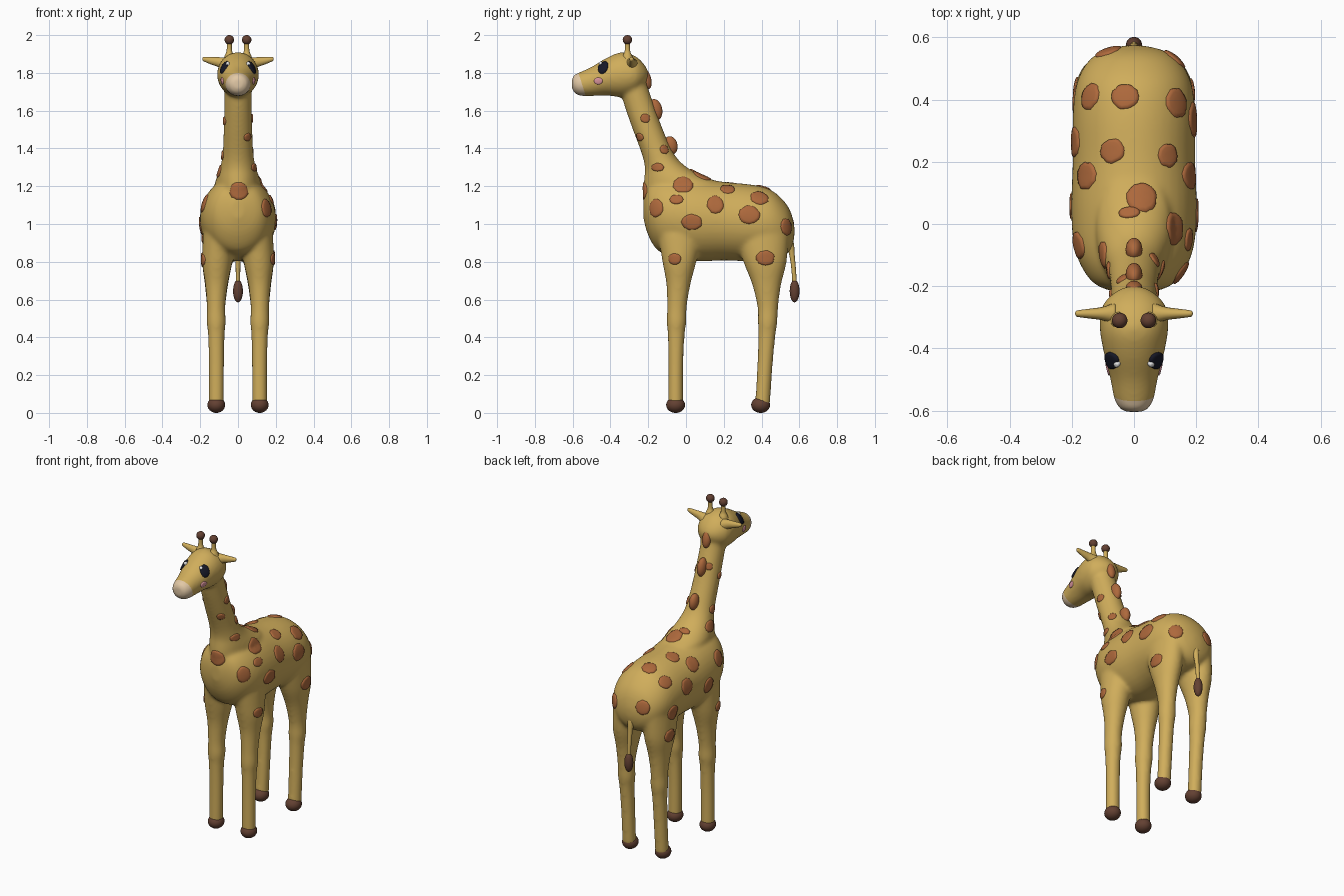
import bpy, bmesh, math, random
from mathutils import Vector
from mathutils.bvhtree import BVHTree

random.seed(4)
cube = bpy.data.objects.get("Cube")
if cube:
    bpy.data.objects.remove(cube, do_unlink=True)


def material(name, rgb):
    m = bpy.data.materials.new(name)
    m.use_nodes = True
    m.diffuse_color = (*rgb, 1)
    m.node_tree.nodes["Principled BSDF"].inputs["Base Color"].default_value = (*rgb, 1)
    return m


YELLOW = material("coat_yellow", (.63, .42, .105))
ORANGE = material("patch_orange_brown", (.42, .14, .045))
BROWN = material("hoof_brown", (.125, .052, .032))
CREAM = material("muzzle_cream", (.76, .58, .38))
BLACK = material("eye_black", (.008, .009, .02))
WHITE = material("eye_white", (.9, .9, .9))
PINK = material("cheek_pink", (.7, .3, .34))


def finish(name, bm, *mats):
    bmesh.ops.recalc_face_normals(bm, faces=bm.faces)
    for f in bm.faces:
        f.smooth = True
    me = bpy.data.meshes.new(name)
    bm.to_mesh(me)
    bm.free()
    for m in mats:
        me.materials.append(m)
    ob = bpy.data.objects.new(name, me)
    bpy.context.collection.objects.link(ob)
    return ob


def catmull(rows, steps):
    """Smoothly resample a list of equal-length rows."""
    out = []
    for i in range(len(rows) - 1):
        p = [rows[max(i - 1, 0)], rows[i], rows[i + 1], rows[min(i + 2, len(rows) - 1)]]
        for s in range(steps):
            t = s / steps
            out.append([b + .5 * t * (c - a + t * (2 * a - 5 * b + 4 * c - d + t * (3 * (b - c) + d - a)))
                        for a, b, c, d in zip(*p)])
    return out + [list(rows[-1])]


def loft(bm, rows, axes, sides=28, steps=4):
    """Rows are (x, y, z, radius_a, radius_b); axes name the ring plane."""
    rings = []
    for x, y, z, ra, rb in catmull(rows, steps):
        ring = []
        for k in range(sides):
            a = math.tau * k / sides
            p = Vector((x, y, z))
            p[axes[0]] += ra * math.cos(a)
            p[axes[1]] += rb * math.sin(a)
            ring.append(bm.verts.new(p))
        rings.append(ring)
    for r, s in zip(rings, rings[1:]):
        for k in range(sides):
            j = (k + 1) % sides
            bm.faces.new((r[k], r[j], s[j], s[k]))
    bm.faces.new(rings[0])
    bm.faces.new(rings[-1])


def ball(name, loc, size, mat, tilt=0):
    bm = bmesh.new()
    bmesh.ops.create_uvsphere(bm, u_segments=24, v_segments=16, radius=1)
    ob = finish(name, bm, mat)
    ob.location, ob.scale, ob.rotation_euler = loc, size, (tilt, 0, 0)
    return ob


X, Y, Z = range(3)

# Torso, neck, head and legs, fused into one skin
bm = bmesh.new()
torso = [(-.226, 1.08, .03, .05), (-.2, 1.07, .115, .13), (-.15, 1.05, .162, .19), (-.07, 1.04, .193, .21),
         (.05, 1.025, .202, .222), (.2, 1.015, .197, .208), (.35, 1.005, .197, .203),
         (.45, .995, .185, .185), (.52, .975, .15, .145), (.556, .965, .1, .095), (.574, .96, .03, .03)]
loft(bm, [(0, y, z, w, h) for y, z, w, h in torso], (X, Z), 40)
neck = [(1.05, -.2, .2, .12), (1.15, -.222, .23, .125), (1.215, -.224, .18, .122), (1.25, -.221, .1, .112),
        (1.3, -.218, .005, .095), (1.37, -.234, -.062, .082), (1.5, -.282, -.122, .076),
        (1.62, -.324, -.165, .073), (1.72, -.35, -.2, .073), (1.8, -.34, -.22, .07)]
loft(bm, [(0, (f + b) / 2, z, w, (b - f) / 2) for z, f, b, w in neck], (X, Y), 32)
head = [(-.604, 1.715, 1.77, .025), (-.592, 1.695, 1.79, .048), (-.56, 1.678, 1.805, .065),
        (-.5, 1.677, 1.832, .076), (-.42, 1.68, 1.88, .096), (-.34, 1.672, 1.91, .11),
        (-.27, 1.69, 1.89, .105), (-.225, 1.73, 1.85, .07), (-.2, 1.77, 1.81, .025)]
loft(bm, [(0, y, (a + b) / 2, w, (b - a) / 2) for y, a, b, w in head], (X, Z), 32)
front_leg = [(.04, .115, -.055, .04, .04), (.25, .114, -.054, .041, .04), (.41, .115, -.052, .044, .045),
             (.48, .115, -.05, .051, .052), (.56, .116, -.048, .049, .052), (.68, .114, -.04, .06, .064),
             (.8, .11, -.035, .08, .09), (.95, .1, -.03, .085, .12)]
hind_leg = [(.04, .115, .405, .04, .04), (.25, .114, .418, .041, .041), (.41, .115, .428, .044, .046),
            (.48, .115, .432, .051, .052), (.56, .116, .433, .049, .055), (.68, .114, .427, .062, .077),
            (.8, .11, .418, .08, .115), (.95, .1, .4, .085, .145)]
for side in (1, -1):
    for leg in (front_leg, hind_leg):
        loft(bm, [(side * x, y, z, a, b) for z, x, y, a, b in leg], (X, Y))
skin = finish("rough_skin", bm)
mod = skin.modifiers.new("fuse", "REMESH")
mod.mode, mod.voxel_size = "VOXEL", .009
mod = skin.modifiers.new("soften", "SMOOTH")
mod.factor, mod.iterations = .5, 16
bpy.context.view_layer.update()
fused = skin.evaluated_get(bpy.context.evaluated_depsgraph_get()).to_mesh()
bm = bmesh.new()
bm.from_mesh(fused)
bpy.data.objects.remove(skin, do_unlink=True)
surface = BVHTree.FromBMesh(bm)

# Muzzle: cut a clean edge around the nose
point, normal = Vector((0, -.552, 1.745)), Vector((0, -.95, -.3))
faces = [f for f in bm.faces if f.calc_center_median().z > 1.5]
geom = faces + list({e for f in faces for e in f.edges}) + list({v for f in faces for v in f.verts})
bmesh.ops.bisect_plane(bm, geom=geom, plane_co=point, plane_no=normal)
for f in bm.faces:
    c = f.calc_center_median()
    f.material_index = int(c.z > 1.5 and (c - point).dot(normal) > 0)
finish("body", bm, YELLOW, CREAM)


def patch(name, near, ra, rb, mat, lift=.007, rough=.05):
    """Thin domed plate that follows the skin around the nearest point."""
    co, n, _, _ = surface.find_nearest(Vector(near))
    ref = Vector((1, 0, 0))
    u = (ref - n * ref.dot(n)) if abs(n.z) > .8 else Vector((0, 0, 1)).cross(n)
    u.normalize()
    v = n.cross(u)
    bm = bmesh.new()
    count, levels = 24, [(.35, 1), (.7, .95), (.93, .7), (1, -.4)]
    wobble = [1 + random.uniform(-rough, rough) for _ in range(count)]

    def place(a, b, h):
        p, m, _, _ = surface.find_nearest(co + u * a + v * b)
        return bm.verts.new(p + m * h * lift)

    centre, last = place(0, 0, 1), None
    for r, h in levels:
        ring = [place(ra * r * w * math.cos(math.tau * k / count), rb * r * w * math.sin(math.tau * k / count), h)
                for k, w in enumerate(wobble)]
        for k in range(count):
            j = (k + 1) % count
            bm.faces.new((last[k], ring[k], ring[j], last[j]) if last else (centre, ring[k], ring[j]))
        last = ring
    return finish(name, bm, mat)


# Coat patches: (y, z, radius along, radius up) on each flank
left = [(-.16, 1.085, .045, .05), (-.05, 1.13, .037, .027), (-.015, 1.205, .055, .05), (-.15, 1.3, .037, .022),
        (.03, 1.01, .057, .043), (.155, 1.105, .045, .052), (.22, 1.185, .038, .038), (.335, 1.05, .057, .051),
        (.39, 1.14, .05, .048), (.42, .82, .052, .04), (-.06, .815, .037, .03), (-.245, 1.46, .026, .022),
        (-.215, 1.56, .027, .024), (-.115, 1.395, .026, .025)]
right = [(.43, .81, .045, .04), (.4, .945, .045, .045), (.263, 1.06, .05, .05), (.057, .99, .045, .05),
         (-.06, .81, .035, .03), (-.07, 1.11, .045, .052), (-.1, 1.28, .045, .035), (.155, 1.15, .045, .05),
         (.41, 1.13, .045, .04), (-.15, 1.365, .03, .025), (-.16, 1.62, .022, .022), (-.235, 1.545, .025, .022)]
for side, label, spots in ((1, "left", left), (-1, "right", right)):
    for y, z, a, b in spots:
        hit = surface.ray_cast(Vector((side, y, z)), Vector((-side, 0, 0)))[0]
        patch(label + "_patch", hit or (side * .05, y, z), a, b, ORANGE)
# Back patches: (x, y, radius across, radius along)
for x, y, a, b in ((-.03, .41, .046, .043), (-.07, .235, .043, .04), (.025, .085, .053, .052), (-.015, .037, .036, .02)):
    patch("back_patch", surface.ray_cast(Vector((x, y, 1.6)), Vector((0, 0, -1)))[0], a, b, ORANGE)
# Rump and chest patches
patch("rump_patch", (-.09, .57, 1.01), .045, .045, ORANGE)
patch("rump_patch", (.13, .53, .985), .045, .047, ORANGE)
patch("chest_patch", (.005, -.26, 1.175), .055, .047, ORANGE)
# Raised mane patches down the back of the neck
for y, z, depth, tall in ((-.207, 1.765, .023, .052), (-.163, 1.605, .037, .057), (-.082, 1.415, .037, .05)):
    ball("mane_patch", (0, y, z), (.027, depth, tall), ORANGE, .2)

# Face, horns, ears and hooves on both sides
for side, label in ((1, "left"), (-1, "right")):
    patch(label + "_eye", (side * .085, -.445, 1.838), .029, .04, BLACK, .009, 0)
    patch(label + "_eye_glint", (side * .06, -.455, 1.856), .009, .011, WHITE, .014, 0)
    patch(label + "_cheek", (side * .1, -.468, 1.755), .024, .019, PINK, .005, 0)
    bm = bmesh.new()
    horn = [(1.86, .034), (1.89, .025), (1.91, .016), (1.935, .013), (1.97, .014)]
    loft(bm, [(side * .046, -.31, z, r, r) for z, r in horn], (X, Y), 16)
    finish(label + "_horn", bm, YELLOW)
    ball(label + "_horn_tip", (side * .046, -.31, 1.975), (.025, .025, .025), BROWN)
    bm = bmesh.new()
    ear = [(.06, 1.84, .036, .04), (.1, 1.856, .022, .027), (.14, 1.864, .016, .02),
           (.172, 1.871, .012, .014), (.185, 1.873, .009, .01), (.189, 1.874, .003, .003)]
    loft(bm, [(side * x, -.288, z, a, b) for x, z, a, b in ear], (Y, Z), 16)
    finish(label + "_ear", bm, YELLOW)
    for y, end in ((-.055, "front"), (.395, "hind")):
        ball(f"{label}_{end}_hoof", (side * .115, y, .042), (.047, .05, .042), BROWN)

# Tail with a dark tuft
bm = bmesh.new()
tail = [(.53, .95, .03), (.552, .89, .02), (.562, .83, .014), (.57, .76, .012), (.576, .67, .012)]
loft(bm, [(0, y, z, r, r) for y, z, r in tail], (X, Y), 16)
finish("tail", bm, YELLOW)
ball("tail_tuft", (0, .575, .645), (.026, .026, .06), BROWN)
